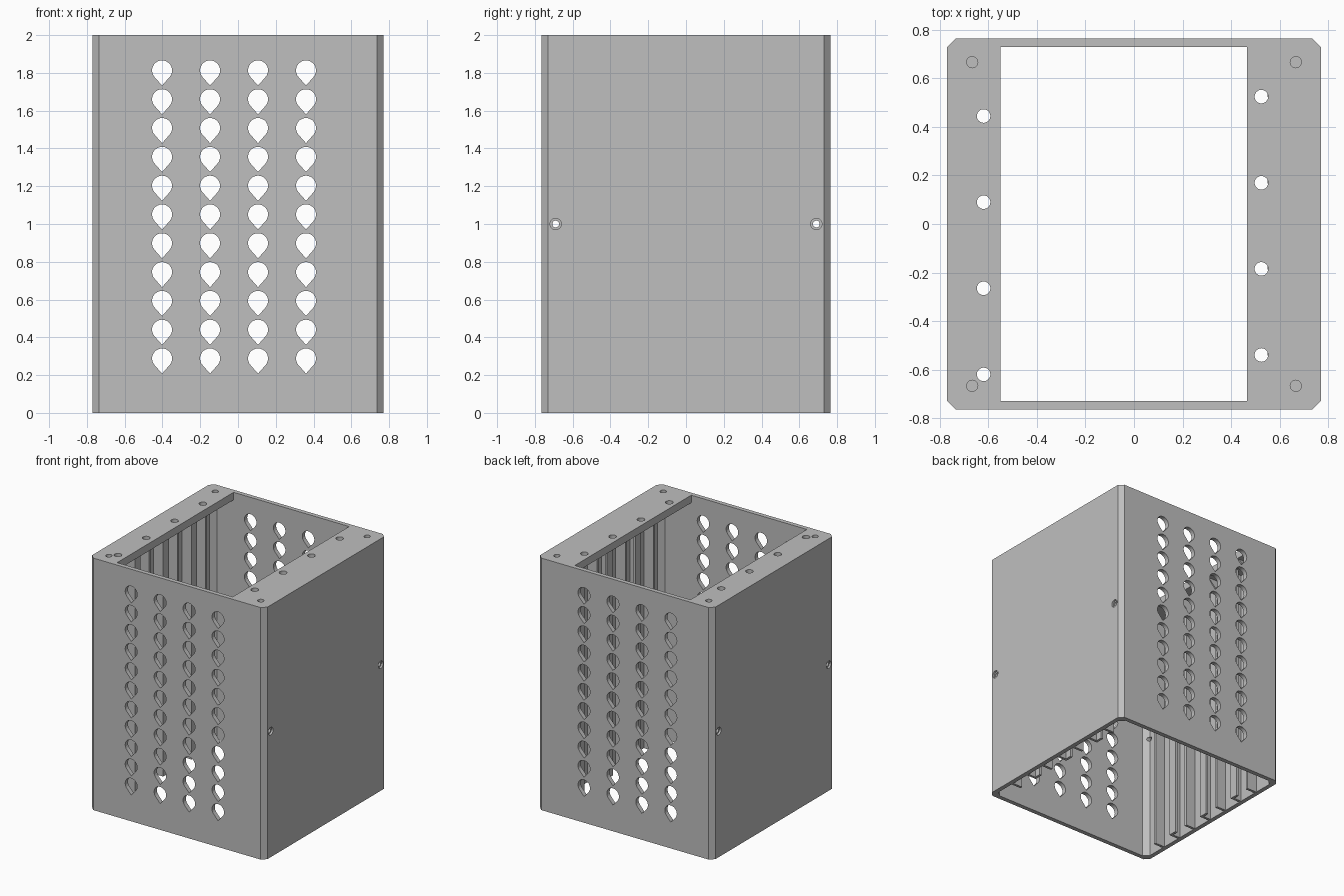
import bpy, bmesh, math
from mathutils import Matrix

old = bpy.data.objects.get("Cube")
if old:
    bpy.data.objects.remove(old, do_unlink=True)

grey = bpy.data.materials.new("plain grey")
grey.use_nodes = True
colour = (0.52, 0.52, 0.52, 1)
grey.diffuse_color = colour
grey.node_tree.nodes["Principled BSDF"].inputs["Base Color"].default_value = colour


def prism(bm, outline, start, end, axis):
    """Extrude a 2D outline along an axis: x takes (y,z), y takes (x,z), z takes (x,y)."""
    def place(p, t):
        return {"x": (t, p[0], p[1]), "y": (p[0], t, p[1]), "z": (p[0], p[1], t)}[axis]
    a = [bm.verts.new(place(p, start)) for p in outline]
    b = [bm.verts.new(place(p, end)) for p in outline]
    bm.faces.new(a)
    bm.faces.new(b)
    for i in range(len(a)):
        j = (i + 1) % len(a)
        bm.faces.new((a[i], a[j], b[j], b[i]))


def finish(bm, name):
    bmesh.ops.recalc_face_normals(bm, faces=bm.faces)
    mesh = bpy.data.meshes.new(name)
    bm.to_mesh(mesh)
    bm.free()
    mesh.materials.append(grey)
    ob = bpy.data.objects.new(name, mesh)
    bpy.context.collection.objects.link(ob)
    return ob


def octagon(x, y, c):
    return [(x, y - c), (x - c, y), (c - x, y), (-x, y - c),
            (-x, c - y), (c - x, -y), (x - c, -y), (x, c - y)]


def rect(a, b, c, d):
    return [(a, c), (b, c), (b, d), (a, d)]


def circle(x, y, r, n=24):
    return [(x + r * math.cos(math.tau * i / n), y + r * math.sin(math.tau * i / n))
            for i in range(n)]


def teardrop(x, z, r, tip):
    # Round top arc running tangentially into a point below
    lean = math.acos(r / tip)
    first, sweep = -math.pi / 2 + lean, math.tau - 2 * lean
    arc = [(x + r * math.cos(first + sweep * i / 20), z + r * math.sin(first + sweep * i / 20))
           for i in range(21)]
    return arc + [(x, z - tip)]


def cut(ob, bm, name):
    cutter = finish(bm, name)
    cutter.hide_render = True
    mod = ob.modifiers.new(name, "BOOLEAN")
    mod.operation, mod.solver, mod.object = "DIFFERENCE", "EXACT", cutter
    bpy.context.view_layer.update()
    result = bpy.data.meshes.new_from_object(
        ob.evaluated_get(bpy.context.evaluated_depsgraph_get()))
    ob.modifiers.clear()
    ob.data = result
    bpy.data.objects.remove(cutter, do_unlink=True)


# Chamfered case, open underneath
W, D, WALL, FLANGE = 0.77, 0.765, 0.035, 0.06
bm = bmesh.new()
prism(bm, octagon(W, D, WALL), 0, 2, "z")
case = finish(bm, "case")

bm = bmesh.new()
prism(bm, octagon(W - WALL, D - WALL, 0.04), -0.1, 2 - FLANGE, "z")
cut(case, bm, "chamber_cutter")

# Off-centre top opening
bm = bmesh.new()
prism(bm, rect(-0.55, 0.465, -0.73, 0.73), 1.8, 2.1, "z")
cut(case, bm, "opening_cutter")

# Teardrop vents through front and back
bm = bmesh.new()
for col in range(4):
    for row in range(11):
        prism(bm, teardrop(-0.402 + 0.254 * col, 0.288 + 0.1525 * row, 0.053, 0.08), -1, 1, "y")
cut(case, bm, "vent_cutter")

# Mounting holes and blind corner holes in the flanges
bm = bmesh.new()
for i in range(4):
    prism(bm, circle(-0.62, -0.62 + 0.355 * i, 0.028), 1.85, 2.1, "z")
    prism(bm, circle(0.525, -0.54 + 0.355 * i, 0.028), 1.85, 2.1, "z")
for x in (-0.667, 0.667):
    for y in (-0.667, 0.667):
        prism(bm, circle(x, y, 0.023), 1.965, 2.1, "z")
cut(case, bm, "flange_hole_cutter")

# Side screw holes with counterbores
for r, depth in ((0.018, 0.1), (0.03, 0.015)):
    bm = bmesh.new()
    for y in (-0.69, 0.69):
        for s in (-1, 1):
            prism(bm, circle(y, 1, r), s * (W - depth), s * 0.9, "x")
    cut(case, bm, "screw_hole_cutter")

# Vertical inner ribs, flared under the flanges, every other one with a lip
ROOT = W - WALL + 0.005
for side, name, reach in ((-1, "right_ribs", 0.57), (1, "left_ribs", 0.55)):
    bm = bmesh.new()
    for i in range(7):
        y = 0.1775 * (i - 3)
        tip = 0.65
        top = 2 - FLANGE
        profile = [(ROOT, 0), (tip, 0), (tip, top - (tip - reach)), (reach, top), (ROOT, top)]
        prism(bm, [(side * x, z) for x, z in profile], y - 0.01, y + 0.01, "y")
        if i % 2:
            prism(bm, rect(side * tip, side * (tip + 0.02), y + 0.01, y + 0.06),
                  0, top, "z")
    finish(bm, name)
